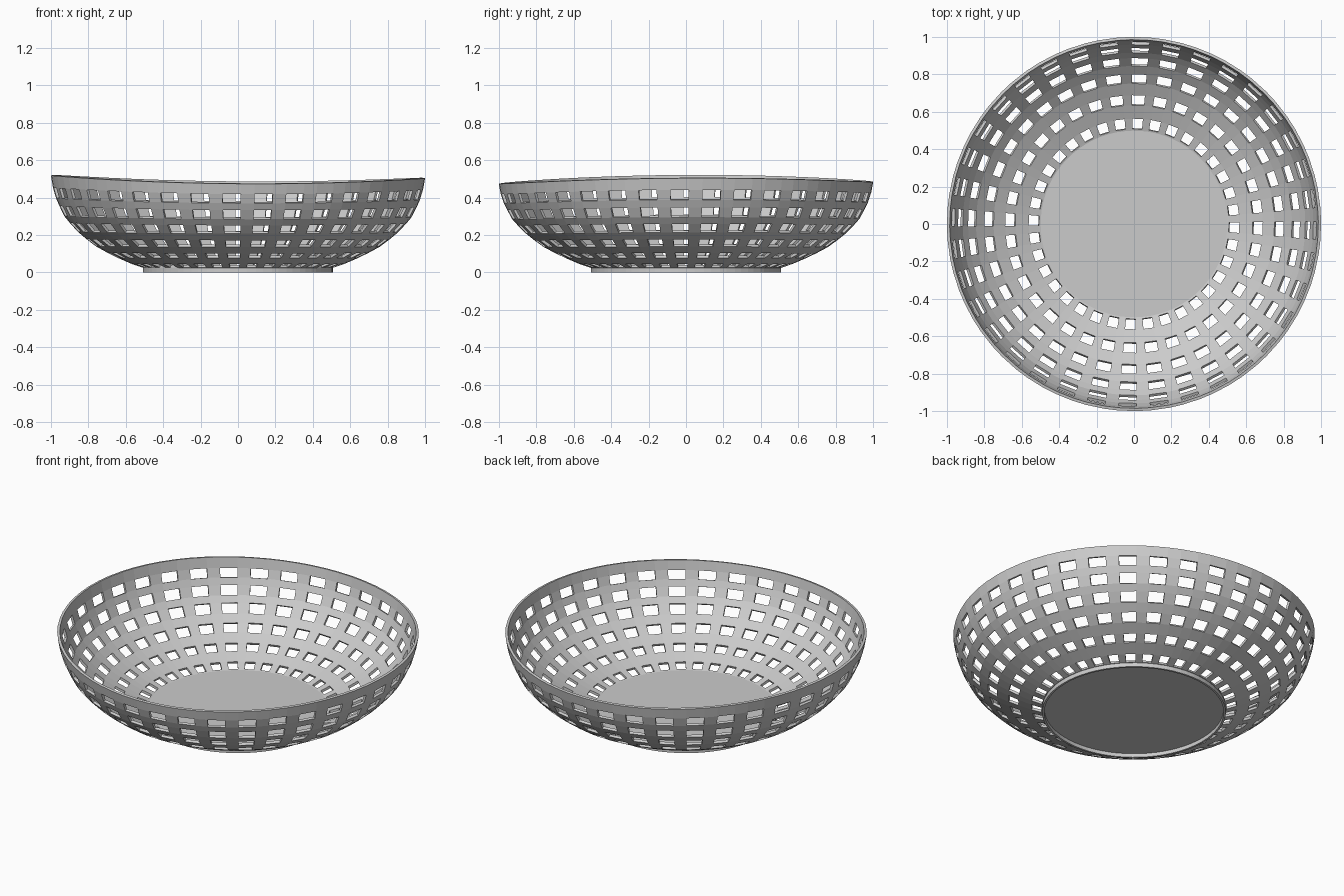
import bpy, bmesh, math

cube = bpy.data.objects.get("Cube")
if cube:
    bpy.data.objects.remove(cube)

COUNT = 36                       # openings per row
STEP = math.tau / COUNT
OPEN = STEP * 0.57               # angular width of an opening
PHASE = math.radians(-2)
WALL = 0.015

grey = bpy.data.materials.new("light_grey")
grey.use_nodes = True
COLOUR = (0.6, 0.6, 0.6, 1)
grey.diffuse_color = COLOUR
grey.node_tree.nodes["Principled BSDF"].inputs["Base Color"].default_value = COLOUR

# Bowl profile (radius, height): spans starting at an odd index hold openings
PROFILE = [(0.500, 0.030),
           (0.510, 0.033), (0.566, 0.052),
           (0.638, 0.083), (0.692, 0.109),
           (0.755, 0.143), (0.805, 0.180),
           (0.850, 0.217), (0.893, 0.262),
           (0.922, 0.296), (0.948, 0.346),
           (0.966, 0.385), (0.982, 0.436),
           (0.993, 0.496)]

# Angles alternate between the two edges of every opening
ANGLES = []
for k in range(COUNT):
    centre = k * STEP + PHASE
    ANGLES += [centre - OPEN / 2, centre + OPEN / 2]


def warp(r, a, z):
    """Gentle saddle and tilt that grow towards the rim."""
    rise = 0.016 * math.cos(2 * a) - 0.0075 * math.cos(a) + 0.005 * math.sin(a)
    return (r * math.cos(a), r * math.sin(a), z + rise * (z / 0.496) ** 2)


def revolve(name, profile, thickness, offset, openings=False, floor=False):
    bm = bmesh.new()
    rings = [[bm.verts.new(warp(r, a, z)) for a in ANGLES] for r, z in profile]
    n = len(ANGLES)
    for i in range(len(rings) - 1):
        for j in range(n):
            if openings and i % 2 == 1 and i < len(rings) - 2 and j % 2 == 0:
                continue
            k = (j + 1) % n
            bm.faces.new((rings[i][j], rings[i][k], rings[i + 1][k], rings[i + 1][j]))
    if floor:
        bm.faces.new(rings[0][::-1])
    mesh = bpy.data.meshes.new(name)
    bm.to_mesh(mesh)
    bm.free()
    mesh.materials.append(grey)
    obj = bpy.data.objects.new(name, mesh)
    bpy.context.collection.objects.link(obj)
    solid = obj.modifiers.new("wall", "SOLIDIFY")
    solid.thickness = thickness
    solid.offset = offset
    return obj


# Pierced bowl with a flat floor
revolve("basket_bowl", PROFILE, WALL, 0, openings=True, floor=True)

# Low foot ring, open underneath
revolve("foot_ring", [(0.508, 0.0), (0.508, 0.036)], 0.012, -1)
